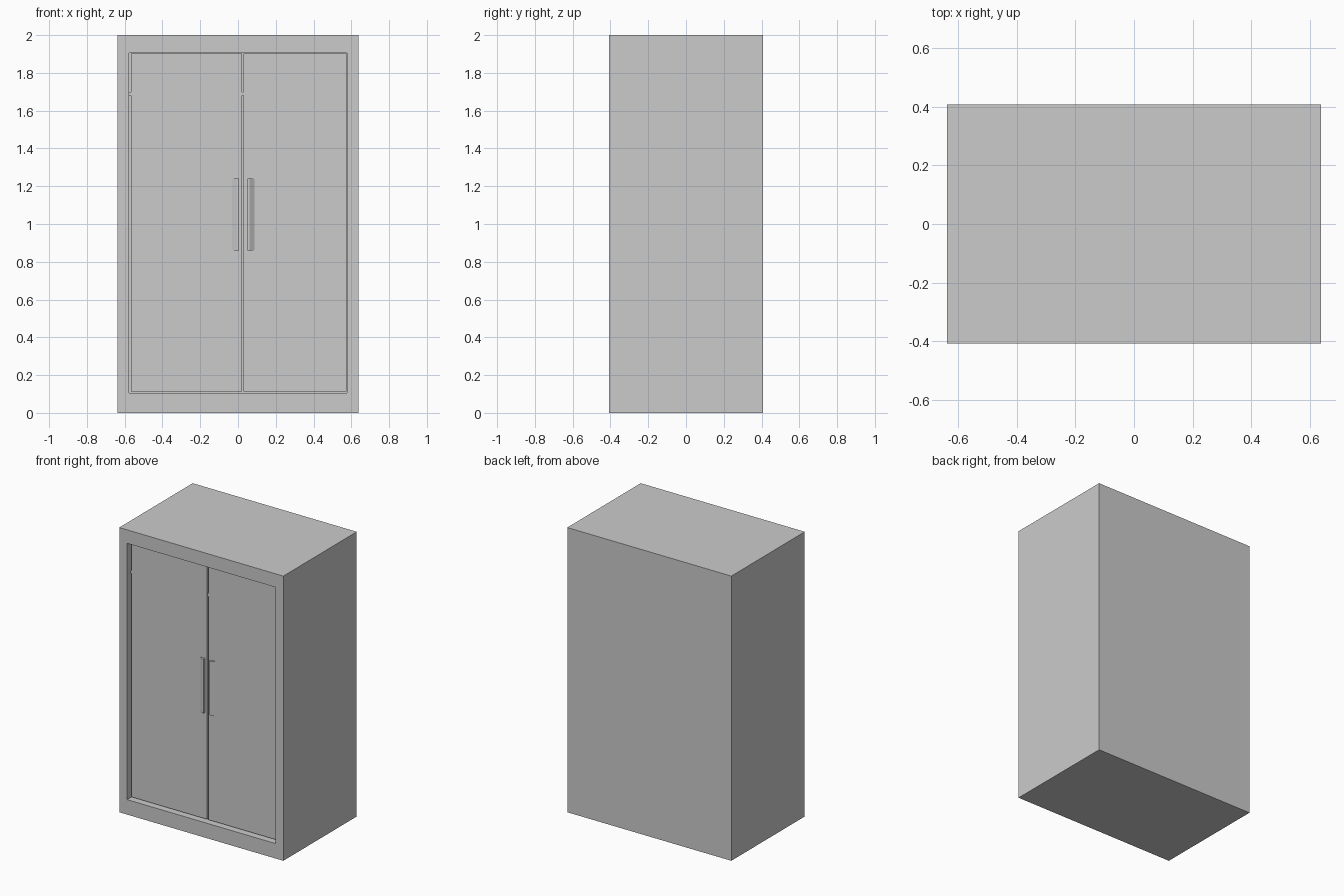
import bpy
import bmesh

if "Cube" in bpy.data.objects:
    bpy.data.objects.remove(bpy.data.objects["Cube"])

W, D, H = 1.275, 0.815, 2.0
FRONT = -D / 2
DOOR_Y = FRONT + 0.035      # door faces sit back inside the frame


def make_object(name, bm):
    bmesh.ops.recalc_face_normals(bm, faces=bm.faces)
    mesh = bpy.data.meshes.new(name)
    bm.to_mesh(mesh)
    bm.free()
    ob = bpy.data.objects.new(name, mesh)
    bpy.context.collection.objects.link(ob)
    return ob


def box(name, x0, x1, y0, y1, z0, z1):
    bm = bmesh.new()
    bmesh.ops.create_cube(bm, size=1)
    for v in bm.verts:
        v.co.x = x0 if v.co.x < 0 else x1
        v.co.y = y0 if v.co.y < 0 else y1
        v.co.z = z0 if v.co.z < 0 else z1
    return make_object(name, bm)


def prism(name, profile, z0, z1):
    bm = bmesh.new()
    face = bm.faces.new([bm.verts.new((x, y, z0)) for x, y in profile])
    ext = bmesh.ops.extrude_face_region(bm, geom=[face])
    top = [g for g in ext["geom"] if isinstance(g, bmesh.types.BMVert)]
    bmesh.ops.translate(bm, verts=top, vec=(0, 0, z1 - z0))
    return make_object(name, bm)


# Cabinet shell: side, top, bottom and back panels around an open front
OX, OZ0, OZ1 = 0.577, 0.105, 1.905
box("left_side", -W / 2, -OX, FRONT, D / 2, 0, H)
box("right_side", OX, W / 2, FRONT, D / 2, 0, H)
box("top_panel", -OX, OX, FRONT, D / 2, OZ1, H)
box("base_panel", -OX, OX, FRONT, D / 2, 0, OZ0)
box("back_panel", -OX, OX, D / 2 - 0.04, D / 2, OZ0, OZ1)

# Doors, each with a narrow hinge gap on its left
for name, x0, x1 in (("left_door", -0.567, 0.02), ("right_door", 0.03, 0.575)):
    box(name, x0, x1, DOOR_Y, DOOR_Y + 0.04, OZ0 + 0.008, OZ1 - 0.002)
    # Hinge pin in the gap
    box(name + "_hinge", x0 - 0.01, x0, DOOR_Y + 0.004, DOOR_Y + 0.02, 1.68, 1.70)

# Slim wedge handles mirrored about the door seam
SEAM = 0.028
for name, s in (("left_handle", -1), ("right_handle", 1)):
    near, far = SEAM + s * 0.022, SEAM + s * 0.06
    prism(name, [(near, DOOR_Y), (near, DOOR_Y - 0.018),
                 (near + s * 0.012, DOOR_Y - 0.018), (far, DOOR_Y)], 0.86, 1.24)
